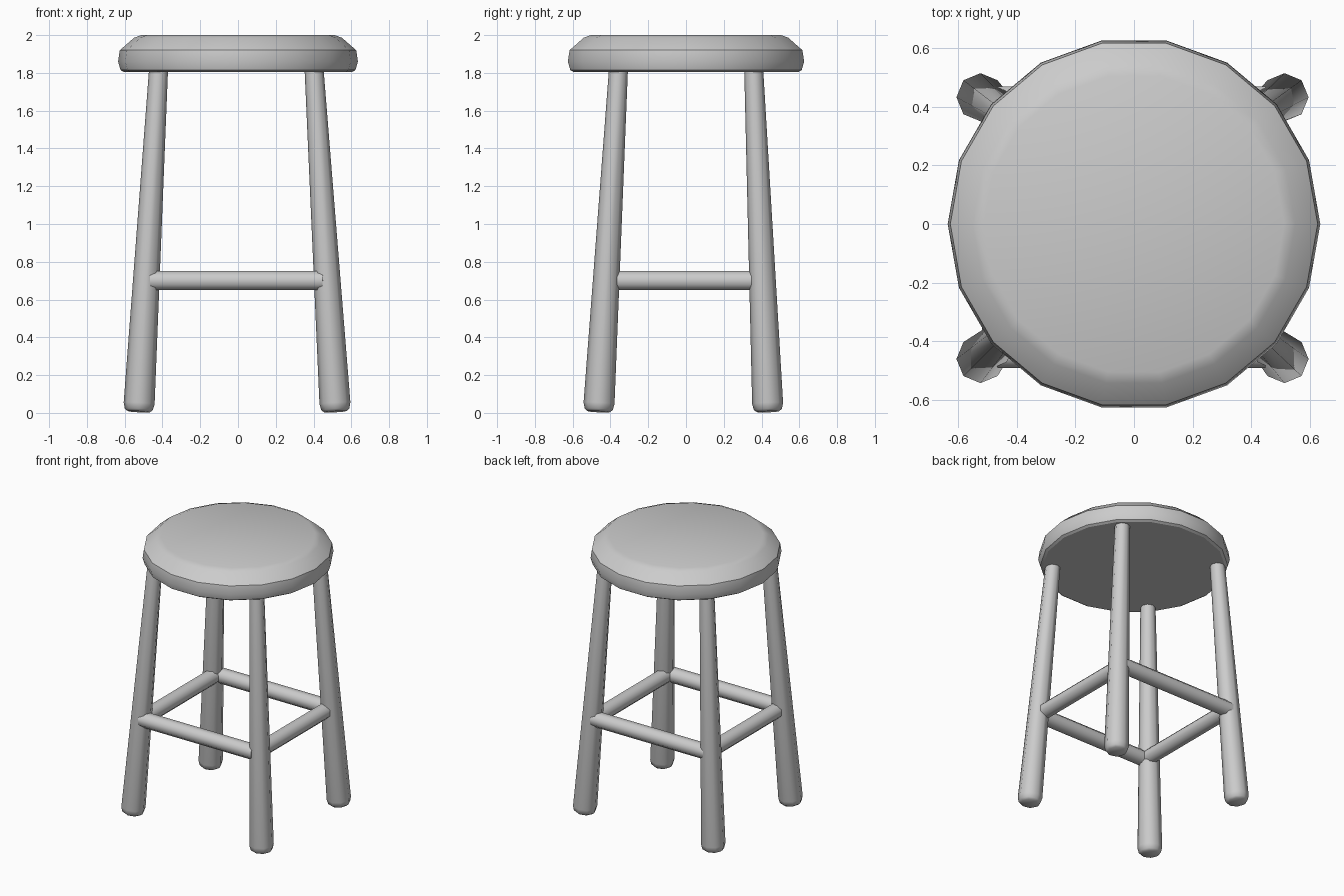
import bpy, bmesh, math
from mathutils import Vector, Matrix

if "Cube" in bpy.data.objects:
    bpy.data.objects.remove(bpy.data.objects["Cube"])

grey = bpy.data.materials.new("plain grey")
grey.diffuse_color = (0.6, 0.6, 0.6, 1)
grey.use_nodes = True
grey.node_tree.nodes["Principled BSDF"].inputs["Base Color"].default_value = grey.diffuse_color


def lathe(name, profile, sides, smooth_angle, matrix=None, turn=0.0):
    """Spin a list of (radius, height) rings into a closed solid."""
    bm = bmesh.new()
    rings = []
    for r, h in profile:
        ring = []
        for i in range(sides):
            a = turn + 2 * math.pi * i / sides
            ring.append(bm.verts.new((r * math.cos(a), r * math.sin(a), h)))
        rings.append(ring)
    for low, high in zip(rings, rings[1:]):
        for i in range(sides):
            j = (i + 1) % sides
            bm.faces.new((low[i], low[j], high[j], high[i]))
    bm.faces.new(rings[0][::-1])
    bm.faces.new(rings[-1])
    if matrix:
        bm.transform(matrix)
    mesh = bpy.data.meshes.new(name)
    bm.to_mesh(mesh)
    bm.free()
    mesh.materials.append(grey)
    obj = bpy.data.objects.new(name, mesh)
    bpy.context.collection.objects.link(obj)
    bpy.ops.object.select_all(action='DESELECT')
    obj.select_set(True)
    bpy.context.view_layer.objects.active = obj
    bpy.ops.object.shade_smooth_by_angle(angle=math.radians(smooth_angle))
    return obj


def along(start, end):
    """Matrix that puts local z on the line from start to end."""
    d = Vector(end) - Vector(start)
    turn = Vector((0, 0, 1)).rotation_difference(d).to_matrix().to_4x4()
    return Matrix.Translation(start) @ turn, d.length


# Round seat with a sloped upper rim
lathe("seat", [(0.605, 1.805), (0.622, 1.815), (0.635, 1.86), (0.626, 1.92),
               (0.55, 1.986), (0.512, 2.0)], 18, 25)

# Splayed, tapered legs with rounded feet
legs = {
    "front_left_leg": ((-0.526, -0.463), (-0.42, -0.357)),
    "front_right_leg": ((0.516, -0.463), (0.402, -0.357)),
    "back_left_leg": ((-0.526, 0.434), (-0.42, 0.358)),
    "back_right_leg": ((0.516, 0.434), (0.402, 0.358)),
}
for name, (foot, top) in legs.items():
    m, length = along((*foot, 0.006), (*top, 1.83))
    lathe(name, [(0.058, 0), (0.074, 0.012), (0.082, 0.045), (0.05, length)], 8, 60, m)

# Rungs between the legs, their ends cut at a slight slant
rungs = {
    "front_rung": ((-0.463, -0.441, 0.7), (0.445, -0.441, 0.7)),
    "back_rung": ((-0.463, 0.419, 0.7), (0.445, 0.419, 0.7)),
    "left_rung": ((-0.468, -0.42, 0.7), (-0.468, 0.40, 0.7)),
    "right_rung": ((0.452, -0.42, 0.7), (0.452, 0.40, 0.7)),
}
for name, (a, b) in rungs.items():
    m, length = along(a, b)
    rung = lathe(name, [(0.054, 0), (0.054, length)], 8, 60, m, math.pi / 8)
    axis = 0 if a[0] != b[0] else 1
    for v in rung.data.vertices:
        v.co[axis] += math.copysign(0.13 * (v.co.z - 0.7), v.co[axis])
